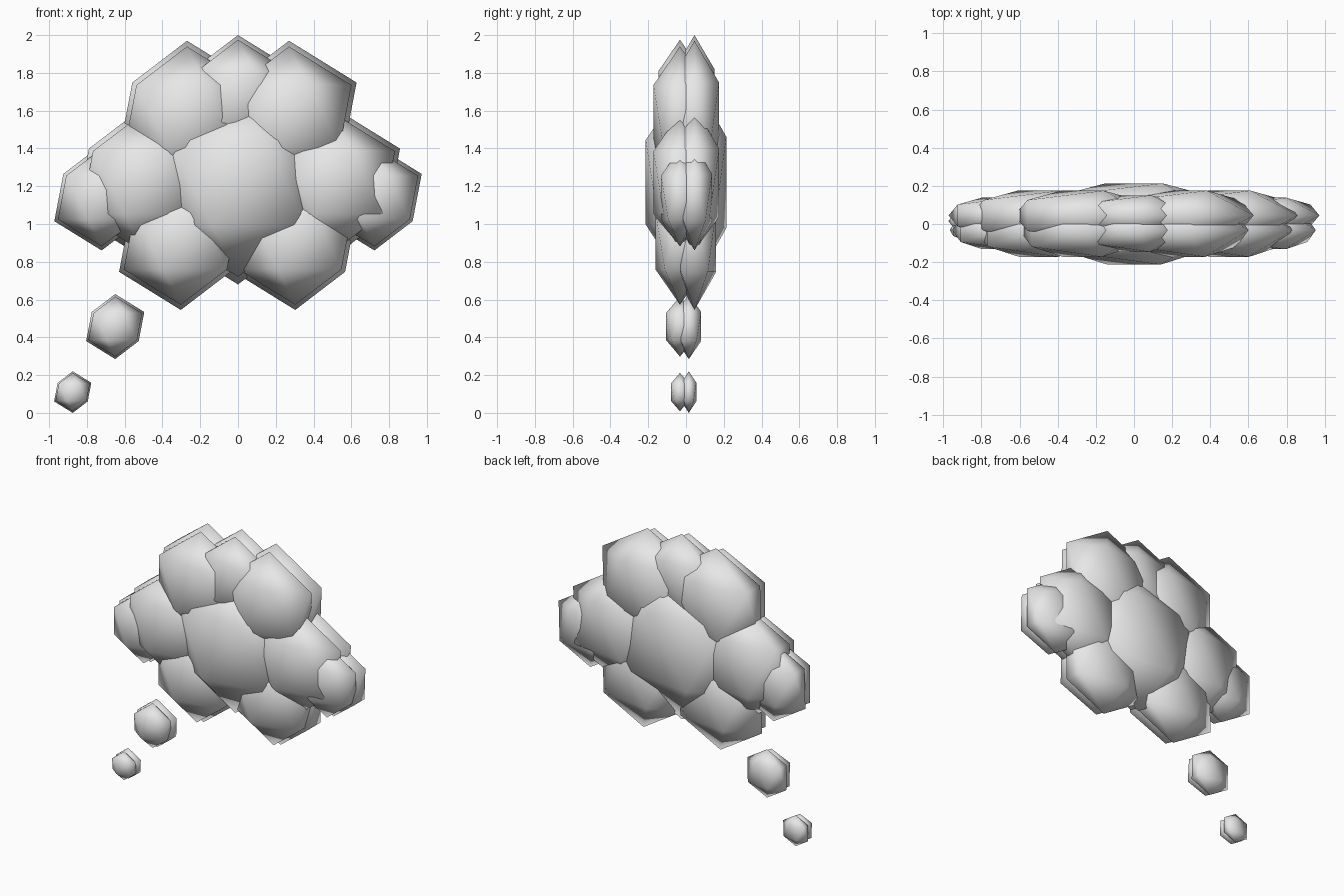
import bpy
import bmesh
from mathutils import Matrix

cube = bpy.data.objects.get("Cube")
if cube:
    bpy.data.objects.remove(cube, do_unlink=True)

# One soft grey for the whole cloud
grey = bpy.data.materials.new("cloud_grey")
grey.use_nodes = True
color = (0.8, 0.8, 0.8, 1.0)
grey.diffuse_color = color
grey.node_tree.nodes["Principled BSDF"].inputs["Base Color"].default_value = color


def puff(name, x, y, z, radius, depth):
    """Smooth-shaded icosahedron flattened front to back."""
    bm = bmesh.new()
    bmesh.ops.create_icosphere(bm, subdivisions=1, radius=1.0)
    bm.transform(Matrix.Diagonal((radius, depth, radius, 1.0)))
    for face in bm.faces:
        face.smooth = True
    mesh = bpy.data.meshes.new(name)
    bm.to_mesh(mesh)
    bm.free()
    mesh.materials.append(grey)
    obj = bpy.data.objects.new(name, mesh)
    obj.location = (x, y, z)
    bpy.context.collection.objects.link(obj)


def bubble(name, x, z, radius, front_depth, back_depth, back_y=0.045):
    """Slightly smaller front puff set against a larger back puff."""
    puff(name + "_front", x, -0.032, z, radius * 0.925, front_depth)
    puff(name + "_back", x, back_y, z, radius, back_depth)


# Middle column of the cloud
bubble("center_bubble", 0, 1.22, 0.54, 0.213, 0.198)
bubble("top_bubble", 0, 1.675, 0.325, 0.134, 0.124)

# Paired bubbles around the cloud
for side, s in (("left", 1), ("right", -1)):
    bubble(side + "_upper_bubble", s * 0.27, 1.57, 0.40, 0.165, 0.153)
    bubble(side + "_side_bubble", s * 0.50, 1.22, 0.40, 0.165, 0.153)
    bubble(side + "_outer_bubble", s * 0.722, 1.14, 0.28, 0.118, 0.109)
    bubble(side + "_lower_bubble", s * 0.303, 0.91, 0.365, 0.152, 0.135)

# Trail of small bubbles
bubble("trail_bubble", -0.65, 0.457, 0.172, 0.087, 0.077, 0.015)
bubble("trail_end_bubble", -0.875, 0.11, 0.11, 0.057, 0.047, 0.015)
